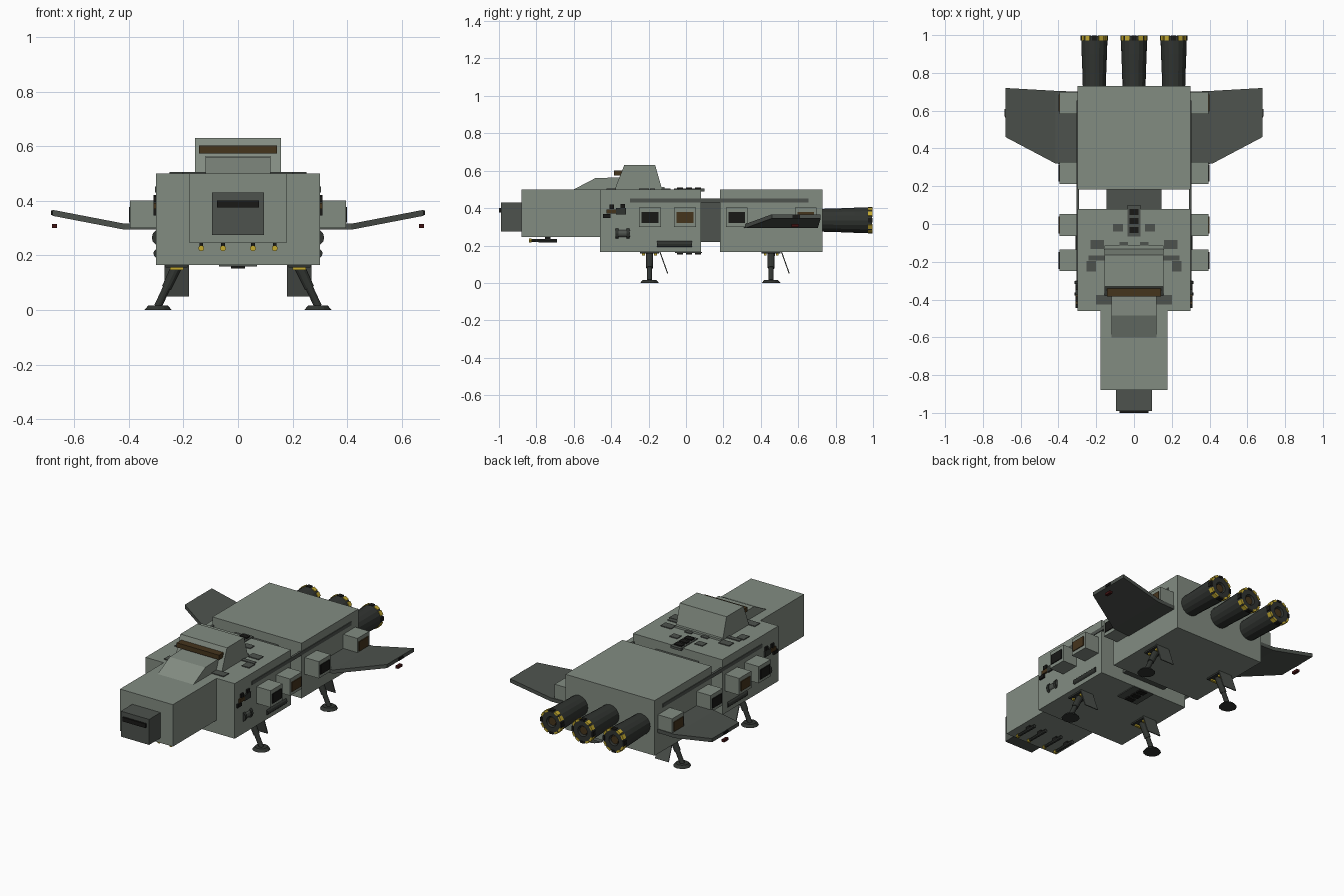
import bpy, bmesh, math
from mathutils import Vector, Matrix

if "Cube" in bpy.data.objects:
    bpy.data.objects.remove(bpy.data.objects["Cube"])

def mat(name, r, g, b):
    m = bpy.data.materials.new(name)
    m.diffuse_color = (r, g, b, 1)
    m.use_nodes = True
    m.node_tree.nodes["Principled BSDF"].inputs["Base Color"].default_value = m.diffuse_color
    return m

HULL = mat("hull", .225, .262, .222)
DARK = mat("dark_grey", .075, .085, .075)
IRON = mat("iron", .03, .034, .03)
BLACK = mat("black", .009, .009, .008)
GOLD = mat("gold", .55, .40, .03)
AMBER = mat("amber_glass", .06, .035, .012)
RED = mat("red_lamp", .05, .006, .006)

def finish(name, bm, m):
    bmesh.ops.recalc_face_normals(bm, faces=bm.faces)
    me = bpy.data.meshes.new(name)
    bm.to_mesh(me)
    bm.free()
    me.materials.append(m)
    ob = bpy.data.objects.new(name, me)
    bpy.context.collection.objects.link(ob)
    return ob

def box(name, x, y, z, m):
    """Box from (min, max) pairs."""
    bm = bmesh.new()
    bmesh.ops.create_cube(bm, size=1)
    for v in bm.verts:
        v.co = [sum(r) / 2 + c * abs(r[1] - r[0]) for r, c in zip((x, y, z), v.co)]
    return finish(name, bm, m)

def rod(name, a, b, r1, r2, m, sides=12):
    a, b = Vector(a), Vector(b)
    bm = bmesh.new()
    rot = (b - a).to_track_quat('Z', 'Y').to_matrix().to_4x4()
    bmesh.ops.create_cone(bm, cap_ends=True, segments=sides, radius1=r1, radius2=r2,
                          depth=(b - a).length, matrix=Matrix.Translation((a + b) / 2) @ rot)
    return finish(name, bm, m)

def loft(name, rings, m):
    """Skin equal-length rings of points and cap both ends."""
    bm = bmesh.new()
    vs = [[bm.verts.new(p) for p in ring] for ring in rings]
    n = len(rings[0])
    for a, b in zip(vs, vs[1:]):
        for i in range(n):
            bm.faces.new((a[i], a[(i + 1) % n], b[(i + 1) % n], b[i]))
    bm.faces.new(vs[0])
    bm.faces.new(vs[-1])
    return finish(name, bm, m)

def side_profile(name, w, pts, m):
    return loft(name, [[(x, y, z) for y, z in pts] for x in (-w, w)], m)

# hull blocks
box("front_hull", (-.3, .3), (-.46, .08), (.165, .5), HULL)
box("rear_hull", (-.3, .3), (.183, .73), (.165, .5), HULL)
box("neck", (-.145, .145), (.07, .19), (.22, .448), DARK)
box("nose", (-.178, .178), (-.88, -.45), (.245, .5), HULL)
box("nose_tip", (-.095, .095), (-.99, -.87), (.275, .43), DARK)
box("nose_slot", (-.077, .077), (-1.0, -.98), (.376, .401), BLACK)

# cockpit
side_profile("cockpit", .157, [(-.385, .49), (-.33, .63), (-.165, .63), (-.125, .49)], HULL)
side_profile("windshield_ramp", .12, [(-.6, .5), (-.485, .56), (-.34, .565), (-.34, .49)], HULL)
box("cockpit_window", (-.143, .143), (-.385, -.335), (.574, .602), AMBER)
box("cockpit_rear_plate", (-.155, .155), (-.155, -.115), (.49, .512), HULL)

# roof hatch strip and belly hatch
box("roof_strip", (-.035, .035), (-.065, .10), (.49, .504), DARK)
box("belly_strip", (-.07, .07), (-.06, .085), (.16, .166), DARK)
for i in range(3):
    y = -.032 + i * .048
    box("roof_vent", (-.025, .025), (y - .016, y + .016), (.5, .511), BLACK)
    box("belly_vent", (-.025, .025), (y - .016, y + .016), (.152, .166), BLACK)

# three engines with gold rim pads and nozzle recess
for x in (-.21, 0, .21):
    prof = [(.72, .061), (.8, .063), (.9, .067), (.995, .07), (.995, .032), (.975, .026)]
    rings = [[(x + r * math.cos(t * math.pi / 8), y, .335 + r * math.sin(t * math.pi / 8))
              for t in range(16)] for y, r in prof]
    loft("engine", rings, IRON)
    rod("nozzle_core", (x, .97, .335), (x, .985, .335), .028, .024, AMBER, 16)
    for k in range(12):
        bm = bmesh.new()
        bmesh.ops.create_cube(bm, size=1, matrix=Matrix.Translation((x, .985, .335))
                              @ Matrix.Rotation(k * math.pi / 6, 4, 'Y')
                              @ Matrix.Translation((0, 0, .066))
                              @ Matrix.Diagonal((.026, .026, .012, 1)))
        finish("engine_rim_pad", bm, BLACK if k % 3 == 0 else GOLD)

# nose guns
for x in (-.135, -.055, .055, .135):
    rod("gun_barrel", (x, -.83, .226), (x, -.69, .226), .008, .01, IRON, 8)
    rod("gun_tip", (x, -.84, .226), (x, -.825, .226), .011, .011, GOLD, 8)
    box("gun_mount", (x - .007, x + .007), (-.755, -.725), (.228, .25), BLACK)

# everything mirrored left and right
for s in (-1, 1):
    def sbox(name, x, y, z, m):
        return box(name, (s * x[0], s * x[1]) if s > 0 else (-x[1], -x[0]), y, z, m)

    sbox("side_rail", (.29, .304), (-.3, .655), (.43, .452), DARK)

    # side pods with windows
    for y0, y1, glass in ((-.25, -.135, BLACK), (-.063, .053, AMBER),
                          (.213, .328, BLACK), (.583, .698, AMBER)):
        sbox("side_pod", (.29, .395), (y0, y1), (.3, .402), HULL)
        sbox("pod_window", (.38, .4), (y0 + .013, y1 - .013), (.32, .378), glass)

    # wing, flat root and raised outer panel
    t = .011
    loft("wing", [[(s * x, a, z - t), (s * x, b, z - t), (s * x, b, z + t), (s * x, a, z + t)]
                  for x, a, b, z in ((.29, .31, .70, .305), (.415, .32, .705, .305),
                                     (.68, .46, .72, .356))], DARK)
    sbox("wing_lamp", (.664, .682), (.565, .605), (.3, .315), RED)
    sbox("wing_tip_light", (.675, .685), (.57, .61), (.348, .364), BLACK)

    # flank fittings
    rod("flank_tank", (s * .285, -.365, .265), (s * .285, -.3, .265), .025, .025, DARK)
    for y in (-.37, -.31):
        rod("tank_collar", (s * .285, y - .008, .265), (s * .285, y + .008, .265), .031, .031, IRON)
    rod("flank_pipe", (s * .292, -.155, .207), (s * .292, .032, .207), .018, .018, IRON)
    for y0, y1, z0, z1, m in ((-.445, -.405, .347, .368, BLACK), (-.425, -.375, .37, .392, AMBER),
                              (-.375, -.32, .365, .4, IRON), (-.41, -.385, .395, .418, BLACK),
                              (-.35, -.325, .4, .422, BLACK)):
        sbox("flank_block", (.29, .31), (y0, y1), (z0, z1), m)

    # roof plates: centre x, y and size
    for x, y, w, d in ((.085, -.02, .052, .042), (.195, -.108, .072, .048),
                       (.055, -.107, .045, .026), (.198, -.18, .085, .026),
                       (.226, -.224, .05, .055), (.158, -.4, .085, .05)):
        sbox("roof_plate", (x - w / 2, x + w / 2), (y - d / 2, y + d / 2), (.49, .505), DARK)

    # landing gear
    for y in (-.195, .455):
        sbox("leg_mount", (.185, .265), (y - .05, y + .05), (.156, .17), IRON)
        for dy in (-.032, .032):
            sbox("leg_bracket", (.2, .25), (y + dy - .007, y + dy + .007), (.146, .158), GOLD)
        rod("leg_upper", (s * .222, y, .165), (s * .262, y, .08), .02, .018, IRON)
        rod("leg_lower", (s * .255, y, .095), (s * .294, y, .012), .014, .014, IRON)
        rod("foot", (s * .293, y, 0), (s * .293, y, .016), .05, .036, IRON)
        loft("gear_door", [[(s * x, y + .052, .168), (s * x, y + .058, .168),
                            (s * x, y + .1, .05), (s * x, y + .094, .05)]
                           for x in (.18, .27)], DARK)
